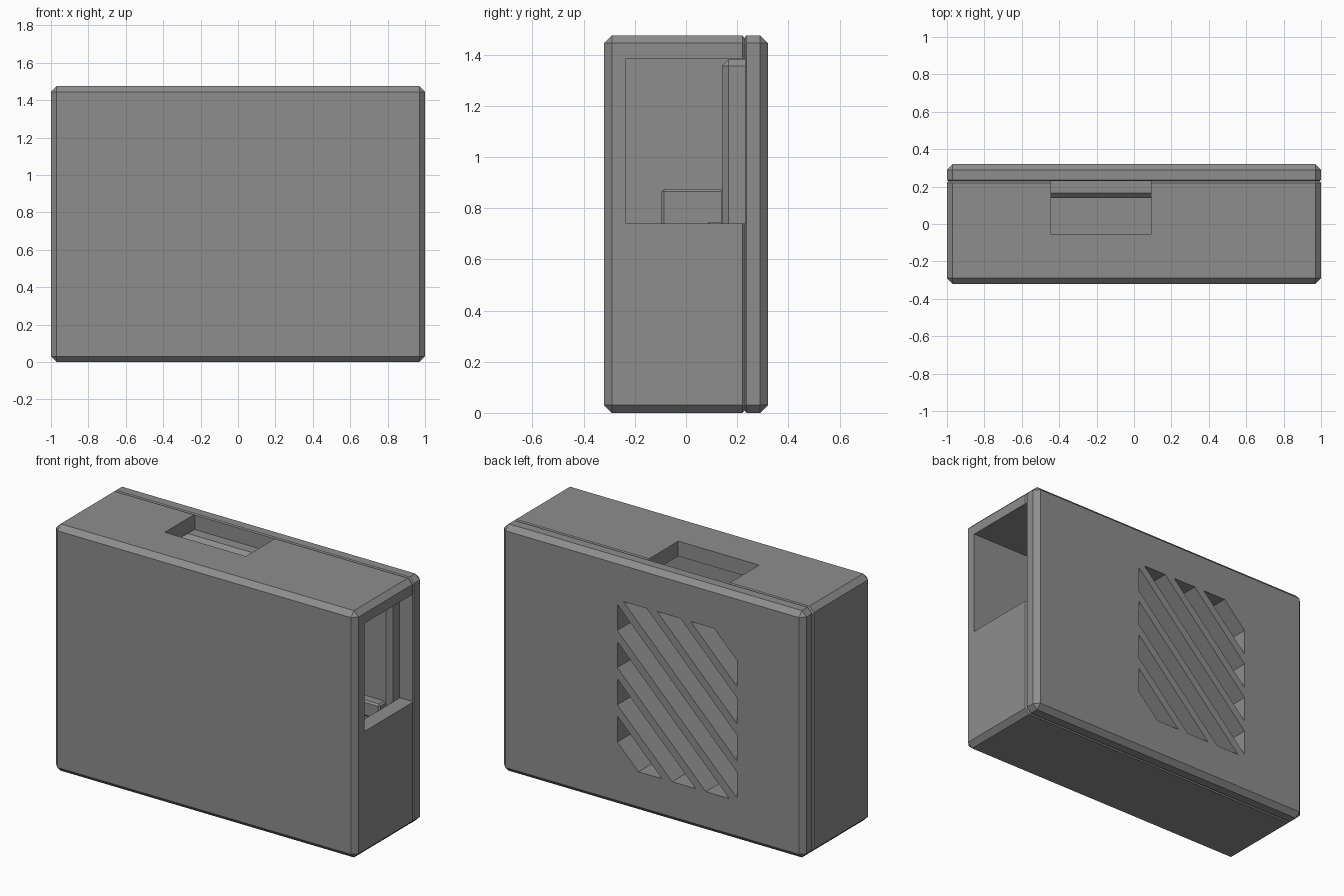
import bpy, bmesh
from mathutils import Vector

if "Cube" in bpy.data.objects:
    bpy.data.objects.remove(bpy.data.objects["Cube"])

grey = bpy.data.materials.new("plastic_grey")
grey.diffuse_color = (0.27, 0.27, 0.27, 1)
grey.use_nodes = True
grey.node_tree.nodes["Principled BSDF"].inputs["Base Color"].default_value = grey.diffuse_color


def make_object(name, bm):
    bmesh.ops.recalc_face_normals(bm, faces=bm.faces[:])
    mesh = bpy.data.meshes.new(name)
    bm.to_mesh(mesh)
    bm.free()
    mesh.materials.append(grey)
    obj = bpy.data.objects.new(name, mesh)
    bpy.context.collection.objects.link(obj)
    return obj


def box_mesh(lo, hi):
    bm = bmesh.new()
    bmesh.ops.create_cube(bm, size=1)
    for v in bm.verts:
        v.co = Vector([(a + b) / 2 + c * (b - a) for a, b, c in zip(lo, hi, v.co)])
    return bm


def box(name, lo, hi, seam=None, chamfer=0.0, seam_chamfer=0.0):
    """Box with chamfered edges; edges lying on y = seam get their own chamfer."""
    bm = box_mesh(lo, hi)

    def on_seam(e):
        return seam is not None and all(abs(v.co.y - seam) < 1e-4 for v in e.verts)

    if chamfer:
        bmesh.ops.bevel(bm, geom=[e for e in bm.edges if not on_seam(e)],
                        offset=chamfer, segments=1, affect='EDGES')
    if seam_chamfer:
        bmesh.ops.bevel(bm, geom=[e for e in bm.edges if on_seam(e)],
                        offset=seam_chamfer, segments=1, affect='EDGES')
    return make_object(name, bm)


def boolean(obj, other, operation):
    mod = obj.modifiers.new(operation.lower(), 'BOOLEAN')
    mod.operation, mod.object, mod.solver = operation, other, 'EXACT'
    bpy.context.view_layer.objects.active = obj
    bpy.ops.object.modifier_apply(modifier=mod.name)
    bpy.data.objects.remove(other)


# Case body: chamfered shell, open at the back
SEAM = 0.23
body = box("case_body", (-1, -0.32, 0), (1, SEAM, 1.475), SEAM, 0.03, 0.01)
boolean(body, box("cavity", (-0.91, -0.235, 0.09), (0.91, 0.4, 1.385)), 'DIFFERENCE')
# Side window and top notch, both running out to the seam
boolean(body, box("side_window", (0.8, -0.235, 0.74), (1.1, 0.4, 1.385)), 'DIFFERENCE')
boolean(body, box("top_notch", (-0.445, -0.055, 1.3), (0.09, 0.4, 1.6)), 'DIFFERENCE')

# Back lid with a chamfered plug that fits in the cavity
lid = box("back_lid", (-1, SEAM, 0), (1, 0.32, 1.475), SEAM, 0.03, 0.006)
boolean(lid, box("lid_plug", (-0.907, 0.14, 0.093), (0.907, 0.26, 1.382), 0.26, 0.027), 'UNION')

# Diagonal vent slots, clipped to a rectangle
for i in range(7):
    c = 0.15 + i * 0.2225
    bm = box_mesh((-0.56, 0.05, 0.24), (0.23, 0.4, 1.23))
    for offset, normal in ((c, (1, 0, -1)), (c + 0.155, (-1, 0, 1))):
        bmesh.ops.bisect_plane(bm, geom=bm.verts[:] + bm.edges[:] + bm.faces[:],
                               plane_co=(0, 0, offset), plane_no=normal, clear_outer=True)
        bmesh.ops.holes_fill(bm, edges=[e for e in bm.edges if e.is_boundary])
    boolean(lid, make_object("vent_slot", bm), 'DIFFERENCE')

# Inner mount on the plug, seen through the side window
box("inner_mount", (0.3, -0.095, 0.5), (0.65, 0.139, 0.875), 0.139, 0.01)
box("inner_ledge", (0.3, 0.08, 0.65), (0.88, 0.139, 0.745), 0.139, 0.01)
